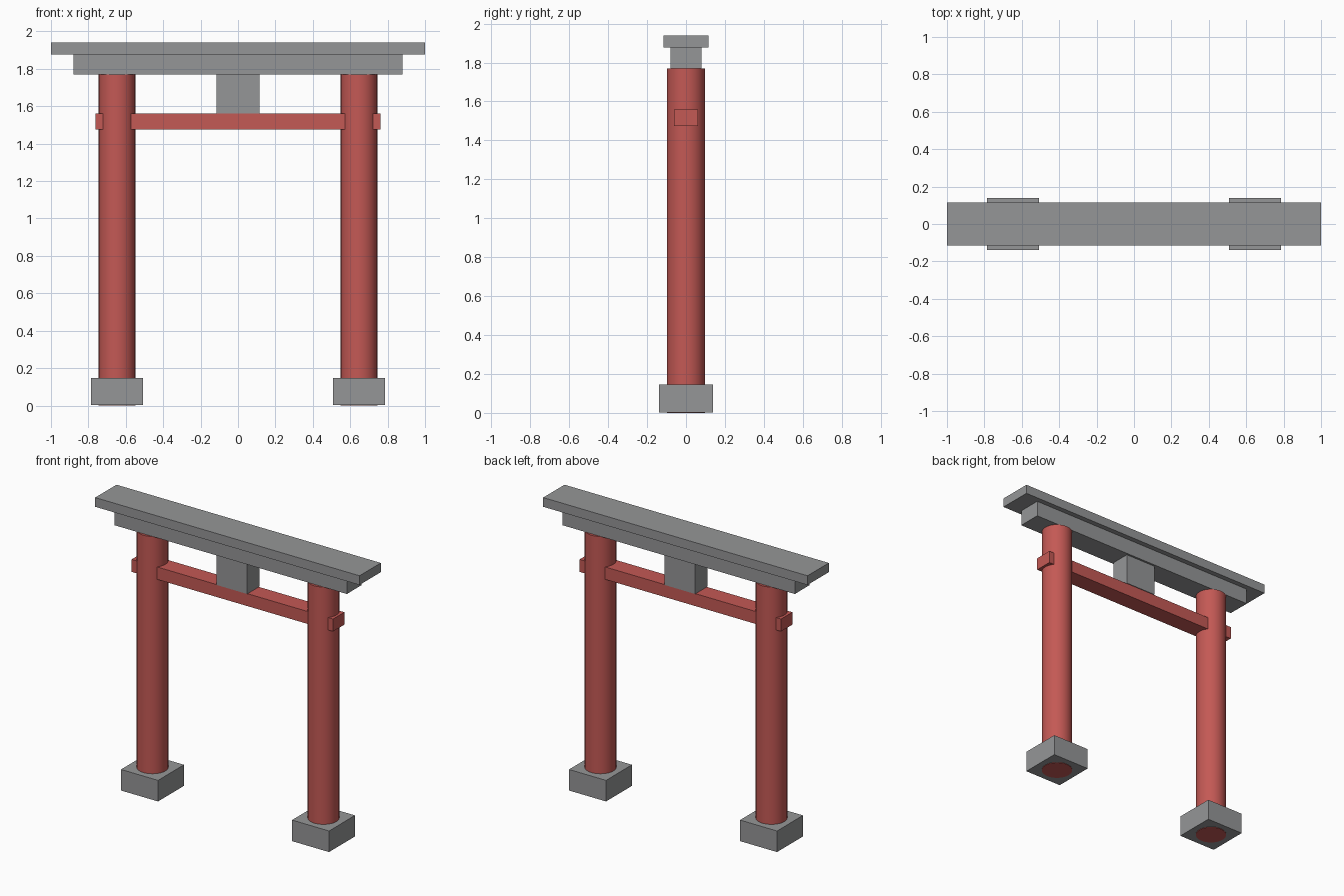
import bpy
import math

cube = bpy.data.objects.get("Cube")
if cube:
    bpy.data.objects.remove(cube, do_unlink=True)


def make_material(name, rgb):
    mat = bpy.data.materials.new(name)
    mat.use_nodes = True
    colour = (*rgb, 1.0)
    mat.diffuse_color = colour
    bsdf = next(n for n in mat.node_tree.nodes if n.type == 'BSDF_PRINCIPLED')
    bsdf.inputs["Base Color"].default_value = colour
    return mat


RED = make_material("vermilion red", (0.55, 0.10, 0.09))
GREY = make_material("stone grey", (0.30, 0.305, 0.31))


def box(name, mat, half_x, half_y, z0, z1, x=0.0):
    """Axis-aligned block from half sizes and a height range."""
    bpy.ops.mesh.primitive_cube_add(size=1, location=(x, 0, (z0 + z1) / 2))
    obj = bpy.context.object
    obj.name = name
    obj.scale = (2 * half_x, 2 * half_y, z1 - z0)
    bpy.ops.object.transform_apply(location=False, rotation=False, scale=True)
    obj.data.materials.append(mat)
    return obj


def column(name, mat, radius, z0, z1, x):
    """Round, smooth-sided post with sharp rims."""
    bpy.ops.mesh.primitive_cylinder_add(
        vertices=32, radius=radius, depth=z1 - z0, location=(x, 0, (z0 + z1) / 2))
    obj = bpy.context.object
    obj.name = name
    obj.data.materials.append(mat)
    bpy.ops.object.shade_smooth_by_angle(angle=math.radians(30))
    return obj


# Posts on square footings; each post's foot shows under its footing
for side, sx in (("left", 1), ("right", -1)):
    column(side + "_post", RED, 0.098, 0.0, 1.77, sx * 0.647)
    box(side + "_footing", GREY, 0.14, 0.14, 0.003, 0.147, sx * 0.647)

# Tie beam passing through both posts
box("tie_beam", RED, 0.762, 0.061, 1.475, 1.56)

# Central strut and the two stacked lintels
box("centre_strut", GREY, 0.115, 0.066, 1.56, 1.77)
box("lower_lintel", GREY, 0.88, 0.08, 1.77, 1.877)
box("top_lintel", GREY, 1.0, 0.115, 1.877, 1.94)
